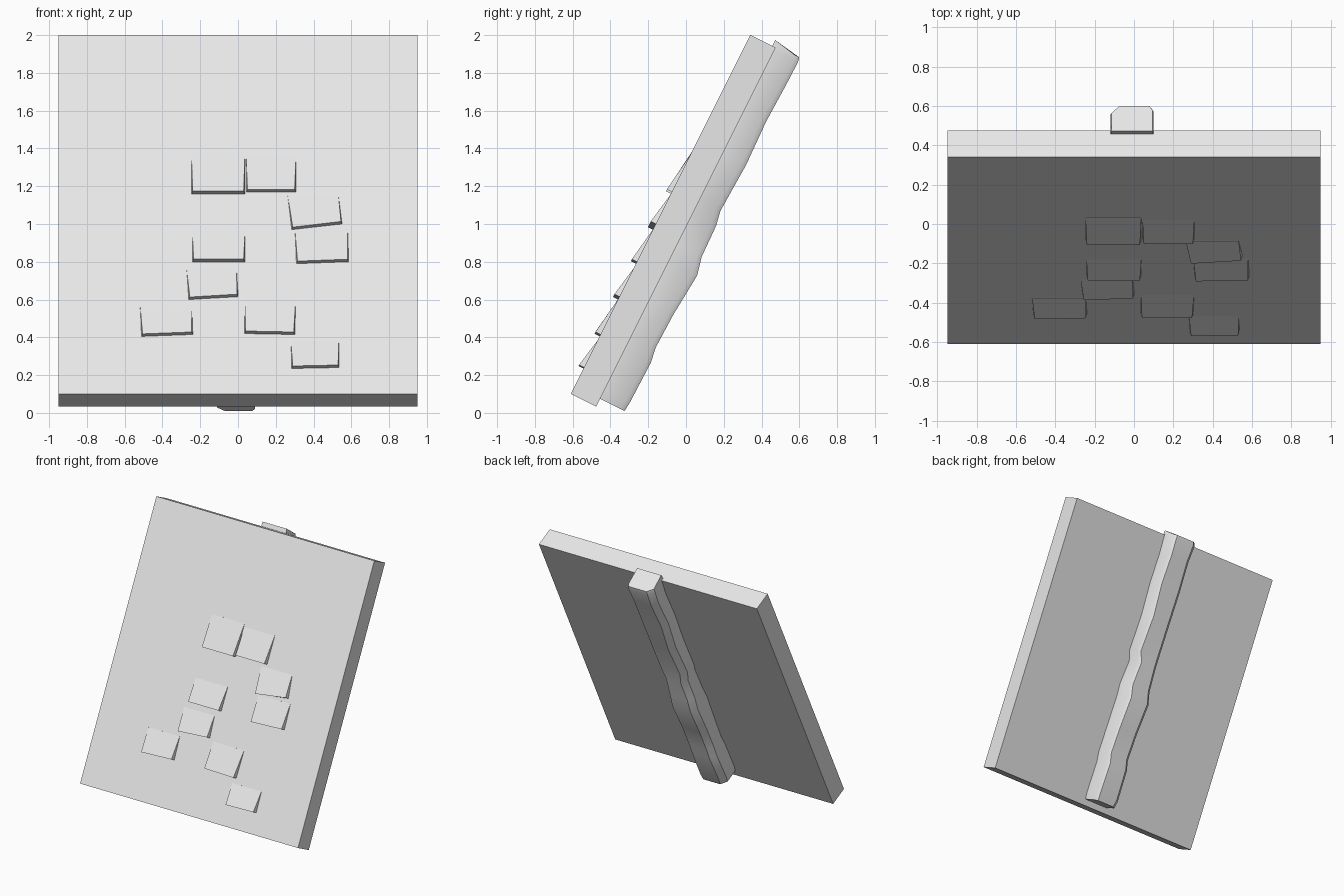
import bpy, bmesh, math
from mathutils import Matrix, Vector

cube = bpy.data.objects.get("Cube")
if cube:
    bpy.data.objects.remove(cube, do_unlink=True)

grey = bpy.data.materials.new("plain_grey")
grey.use_nodes = True
grey.diffuse_color = (0.8, 0.8, 0.8, 1)
grey.node_tree.nodes["Principled BSDF"].inputs["Base Color"].default_value = (0.8, 0.8, 0.8, 1)

# Panel frame: x across, y up the slope, z out of the front face
UP = Vector((0, 0.447, 0.894)).normalized()
OUT = Vector((0, -UP.z, UP.y))
FRAME = Matrix.Translation((0, -0.61, 0.10)) @ Matrix((Vector((1, 0, 0)), UP, OUT)).transposed().to_4x4()
LENGTH, THICK, HALF = 2.125, 0.15, 0.95


def loft(name, rings):
    """Join rings of equal size into a closed solid."""
    bm = bmesh.new()
    loops = [[bm.verts.new(FRAME @ Vector(p)) for p in ring] for ring in rings]
    n = len(loops[0])
    for a, b in zip(loops, loops[1:]):
        for i in range(n):
            j = (i + 1) % n
            bm.faces.new((a[i], a[j], b[j], b[i]))
    bm.faces.new(loops[0])
    bm.faces.new(loops[-1])
    bmesh.ops.recalc_face_normals(bm, faces=bm.faces)
    mesh = bpy.data.meshes.new(name)
    bm.to_mesh(mesh)
    bm.free()
    mesh.materials.append(grey)
    obj = bpy.data.objects.new(name, mesh)
    bpy.context.collection.objects.link(obj)
    return obj


def rect(x0, x1, y0, y1, z):
    return [(x0, y0, z), (x1, y0, z), (x1, y1, z), (x0, y1, z)]


# Leaning slab
loft("roof_panel", [rect(-HALF, HALF, 0, LENGTH, z) for z in (-THICK, 0)])

# Wedge shingles: left, right, height of lower left and right corners, height of top
shingles = [
    (-0.25, 0.04, 1.16, 1.16, 1.38), (0.04, 0.31, 1.17, 1.17, 1.36),
    (0.28, 0.555, 0.97, 1.00, 1.15), (-0.245, 0.04, 0.80, 0.80, 0.96),
    (0.305, 0.59, 0.79, 0.80, 0.97), (-0.265, 0.005, 0.60, 0.615, 0.76),
    (-0.515, -0.235, 0.405, 0.415, 0.57), (0.03, 0.305, 0.42, 0.415, 0.60),
    (0.28, 0.54, 0.235, 0.24, 0.38),
]
for x0, x1, left, right, top in shingles:
    yl, yr, yt = ((h - 0.10) / UP.z for h in (left, right, top))
    skew = (yr - yl) * 0.6
    base = [(x0, yl, -0.02), (x1, yr, -0.02), (x1 - skew, yt, -0.02), (x0 - skew, yt, -0.02)]
    face = [(x0 + 0.01, yl, 0.03), (x1 - 0.01, yr, 0.03),
            (x1 - skew - 0.003, yt, 0.001), (x0 - skew + 0.003, yt, 0.001)]
    loft("shingle", [base, face])

# Rough-hewn beam: distance up slope, left, right, depth behind the panel
stations = [
    (0.047, -0.11, 0.09, 0.145), (0.10, -0.12, 0.095, 0.150), (0.34, -0.115, 0.09, 0.155),
    (0.42, -0.105, 0.10, 0.142), (0.62, -0.11, 0.095, 0.148), (0.86, -0.12, 0.09, 0.168),
    (0.96, -0.11, 0.095, 0.145), (1.14, -0.105, 0.075, 0.140), (1.22, -0.115, 0.10, 0.125),
    (1.50, -0.11, 0.09, 0.138), (1.75, -0.12, 0.10, 0.130), (1.98, -0.11, 0.095, 0.138),
    (2.11, -0.12, 0.10, 0.140),
]


def beam_ring(y, x0, x1, depth, tilt=0.0):
    back = -THICK - depth
    return [(x0, y + tilt, 0.02 - THICK), (x1, y + tilt, 0.02 - THICK),
            (x1, y, back + 0.025), (x1 - 0.015, y, back),
            (x0 + 0.04, y, back), (x0, y, back + 0.04)]


rings = [beam_ring(*st) for st in stations]
rings.append(beam_ring(2.135, -0.115, 0.095, 0.135, 0.025))
beam = loft("back_beam", rings)
bpy.ops.object.select_all(action='DESELECT')
beam.select_set(True)
bpy.context.view_layer.objects.active = beam
bpy.ops.object.shade_smooth_by_angle(angle=math.radians(35))
